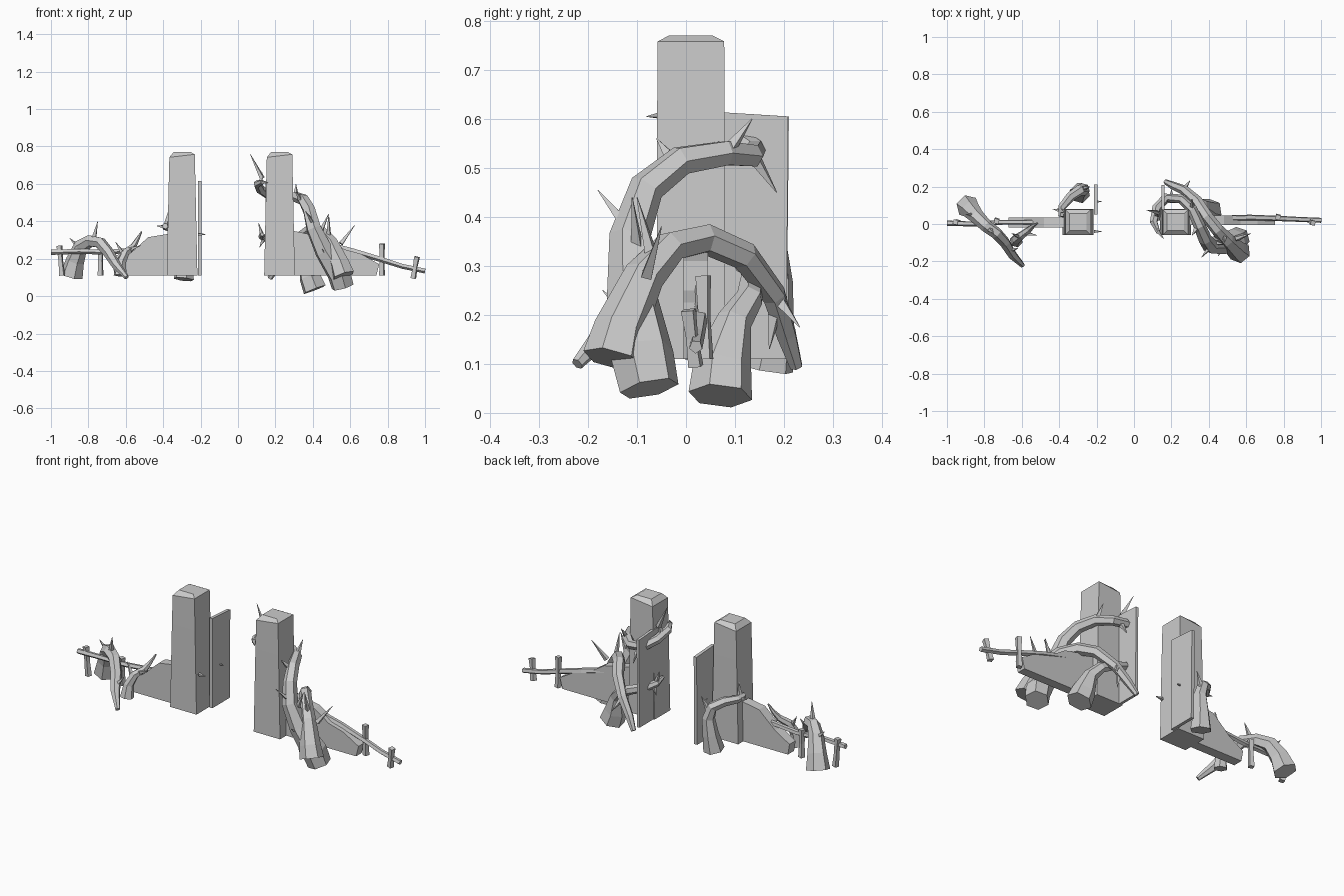
import bpy, bmesh, math
from mathutils import Vector

def finish(name, bm):
    bmesh.ops.recalc_face_normals(bm, faces=bm.faces[:])
    me = bpy.data.meshes.new(name)
    bm.to_mesh(me)
    bm.free()
    ob = bpy.data.objects.new(name, me)
    bpy.context.collection.objects.link(ob)
    return ob

def loft(bm, rings):
    vs = [[bm.verts.new(p) for p in r] for r in rings]
    n = len(vs[0])
    for a, b in zip(vs, vs[1:]):
        for i in range(n):
            j = (i + 1) % n
            bm.faces.new((a[i], a[j], b[j], b[i]))
    bm.faces.new(vs[0][::-1])
    bm.faces.new(vs[-1])

def tube(bm, pts, sides):
    """Loft polygon rings along points (x, y, z, radius)."""
    P = [Vector(p[:3]) for p in pts]
    ref = Vector((0.3, 1, 0.2))
    rings = []
    for i, p in enumerate(P):
        t = (P[min(i + 1, len(P) - 1)] - P[max(i - 1, 0)]).normalized()
        u = (ref - t * ref.dot(t)).normalized()
        v = t.cross(u)
        ref = u
        r = pts[i][3]
        rings.append([p + (u * math.cos(a) + v * math.sin(a)) * r
                      for a in [2 * math.pi * (k + 0.5) / sides for k in range(sides)]])
    loft(bm, rings)

def vine(name, pts, thorns):
    bm = bmesh.new()
    tube(bm, pts, 6)
    for base, tip in thorns:
        tube(bm, [(*base, 0.015), (*tip, 0.001)], 4)
    return finish(name, bm)

def beam(name, pts, sides=4):
    bm = bmesh.new()
    tube(bm, pts, sides)
    return finish(name, bm)

def slab(name, profile, axis, lo, hi):
    """Extrude a 2D outline: axis 'y' takes (x, z), axis 'x' takes (y, z)."""
    f = (lambda a, z, d: (a, d, z)) if axis == 'y' else (lambda a, z, d: (d, a, z))
    bm = bmesh.new()
    loft(bm, [[f(a, z, d) for a, z in profile] for d in (lo, hi)])
    return finish(name, bm)

# Gate pillars: tapered blocks with chamfered caps
def pillar(name, cx):
    bm = bmesh.new()
    rings = []
    for z, hx, hy in [(0.11, 0.082, 0.07), (0.58, 0.072, 0.069),
                      (0.75, 0.068, 0.068), (0.77, 0.045, 0.045)]:
        rings.append([(cx + sx * hx, 0.01 + sy * hy, z + (0.008 * sx if z == 0.75 else 0))
                      for sx, sy in [(-1, -1), (1, -1), (1, 1), (-1, 1)]])
    loft(bm, rings)
    return finish(name, bm)

pillar("left_pillar", -0.299)
pillar("right_pillar", 0.222)

# Open gate doors, swung back
slab("left_door", [(0.05, 0.11), (0.205, 0.11), (0.21, 0.605), (0.05, 0.615)], 'x', -0.213, -0.195)
slab("right_door", [(0.05, 0.11), (0.205, 0.11), (0.208, 0.605), (0.05, 0.615)], 'x', 0.147, 0.162)

# Low crumbling walls
slab("left_wall", [(-0.36, 0.11), (-0.66, 0.11), (-0.67, 0.17), (-0.58, 0.225), (-0.53, 0.27),
                   (-0.48, 0.315), (-0.36, 0.335)], 'y', -0.02, 0.035)
slab("right_wall", [(0.29, 0.11), (0.74, 0.11), (0.755, 0.17), (0.66, 0.225), (0.57, 0.25),
                    (0.48, 0.31), (0.29, 0.35)], 'y', -0.005, 0.045)

# Fence rails and posts
beam("left_rail", [(-1.0, 0.005, 0.235, 0.015), (-0.85, 0.0, 0.24, 0.014),
                   (-0.7, 0.01, 0.235, 0.014), (-0.53, 0.01, 0.25, 0.014)], 5)
beam("right_rail", [(0.47, 0.03, 0.28, 0.016), (0.62, 0.035, 0.24, 0.016), (0.77, 0.03, 0.195, 0.015),
                    (0.88, 0.025, 0.16, 0.014), (1.0, 0.02, 0.135, 0.014)], 5)
for name, a, b in [("left_outer_post", (-0.94, 0.01, 0.11), (-0.955, 0.01, 0.27)),
                   ("left_inner_post", (-0.735, 0.02, 0.11), (-0.735, 0.015, 0.265)),
                   ("right_inner_post", (0.77, 0.04, 0.11), (0.77, 0.035, 0.28)),
                   ("right_outer_post", (0.937, 0.02, 0.095), (0.957, 0.005, 0.21))]:
    m = [(p + q) / 2 for p, q in zip(a, b)]
    beam(name, [(*a, 0.018), (*m, 0.014), (*b, 0.018)])

# Right side thorny vines
vine("right_tall_vine",
     [(0.56, -0.075, 0.05, 0.062), (0.54, -0.09, 0.12, 0.066), (0.46, -0.11, 0.24, 0.052),
      (0.405, -0.115, 0.36, 0.042), (0.38, -0.08, 0.46, 0.036), (0.35, -0.01, 0.515, 0.032),
      (0.31, 0.08, 0.53, 0.028), (0.25, 0.135, 0.525, 0.025), (0.17, 0.14, 0.535, 0.024),
      (0.12, 0.085, 0.57, 0.025), (0.105, 0.01, 0.60, 0.022), (0.13, -0.045, 0.61, 0.012)],
     [((0.41, -0.12, 0.38), (0.36, -0.18, 0.455)), ((0.44, -0.1, 0.34), (0.485, -0.11, 0.44)),
      ((0.33, -0.03, 0.52), (0.31, -0.06, 0.56)), ((0.31, 0.09, 0.54), (0.31, 0.135, 0.6)),
      ((0.12, 0.05, 0.6), (0.13, 0.065, 0.66)), ((0.13, 0.06, 0.63), (0.065, 0.075, 0.76)),
      ((0.2, 0.14, 0.52), (0.2, 0.185, 0.45)), ((0.12, -0.03, 0.61), (0.16, -0.08, 0.605)),
      ((0.48, -0.12, 0.2), (0.45, -0.17, 0.25))])
vine("right_arching_vine",
     [(0.565, -0.15, 0.11, 0.062), (0.545, -0.135, 0.17, 0.054), (0.495, -0.085, 0.28, 0.042),
      (0.445, -0.03, 0.34, 0.034), (0.39, 0.04, 0.355, 0.032), (0.34, 0.12, 0.32, 0.03),
      (0.27, 0.18, 0.24, 0.026), (0.21, 0.205, 0.16, 0.022), (0.17, 0.225, 0.095, 0.014)],
     [((0.55, -0.08, 0.28), (0.625, -0.05, 0.38)), ((0.485, -0.07, 0.32), (0.485, -0.1, 0.44)),
      ((0.27, 0.19, 0.23), (0.3, 0.232, 0.175)), ((0.25, 0.18, 0.2), (0.25, 0.17, 0.13))])
vine("right_low_vine",
     [(0.41, 0.07, 0.035, 0.066), (0.385, 0.075, 0.1, 0.06), (0.36, 0.1, 0.19, 0.036),
      (0.32, 0.13, 0.235, 0.028), (0.25, 0.135, 0.27, 0.025), (0.17, 0.13, 0.3, 0.022),
      (0.125, 0.08, 0.32, 0.018), (0.13, 0.02, 0.33, 0.01)],
     [((0.13, 0.08, 0.32), (0.11, 0.08, 0.39)), ((0.14, 0.09, 0.31), (0.115, 0.1, 0.26))])

# Left side thorny vines
vine("left_outer_vine",
     [(-0.89, 0.095, 0.11, 0.063), (-0.87, 0.075, 0.19, 0.05), (-0.84, 0.04, 0.265, 0.04),
      (-0.79, -0.01, 0.295, 0.034), (-0.735, -0.05, 0.285, 0.032), (-0.69, -0.1, 0.23, 0.03),
      (-0.65, -0.165, 0.165, 0.025), (-0.595, -0.222, 0.1, 0.013)],
     [((-0.77, -0.03, 0.31), (-0.75, -0.05, 0.4)), ((-0.85, 0.05, 0.26), (-0.9, 0.05, 0.31)),
      ((-0.66, -0.14, 0.19), (-0.62, -0.13, 0.24))])
vine("left_small_vine",
     [(-0.63, -0.09, 0.11, 0.036), (-0.625, -0.08, 0.18, 0.027), (-0.6, -0.06, 0.235, 0.022),
      (-0.56, -0.03, 0.265, 0.018), (-0.54, -0.01, 0.3, 0.012), (-0.515, 0.005, 0.345, 0.004)],
     [((-0.61, -0.07, 0.22), (-0.655, -0.05, 0.29)), ((-0.58, -0.05, 0.25), (-0.52, -0.06, 0.27))])
vine("left_pillar_vine",
     [(-0.29, 0.165, 0.09, 0.056), (-0.28, 0.18, 0.18, 0.042), (-0.27, 0.185, 0.27, 0.034),
      (-0.29, 0.18, 0.335, 0.029), (-0.34, 0.145, 0.365, 0.026), (-0.385, 0.09, 0.37, 0.022),
      (-0.39, 0.04, 0.375, 0.016)],
     [((-0.385, 0.07, 0.38), (-0.37, 0.06, 0.46)), ((-0.385, 0.07, 0.37), (-0.435, 0.08, 0.375)),
      ((-0.27, 0.19, 0.32), (-0.235, 0.2, 0.39))])

# Small pegs on the left gate side
for i, (y, z) in enumerate([(0.12, 0.33), (-0.04, 0.33)]):
    beam(f"door_peg_{i}", [(-0.215, y, z, 0.01), (-0.175, y, z, 0.002)])
